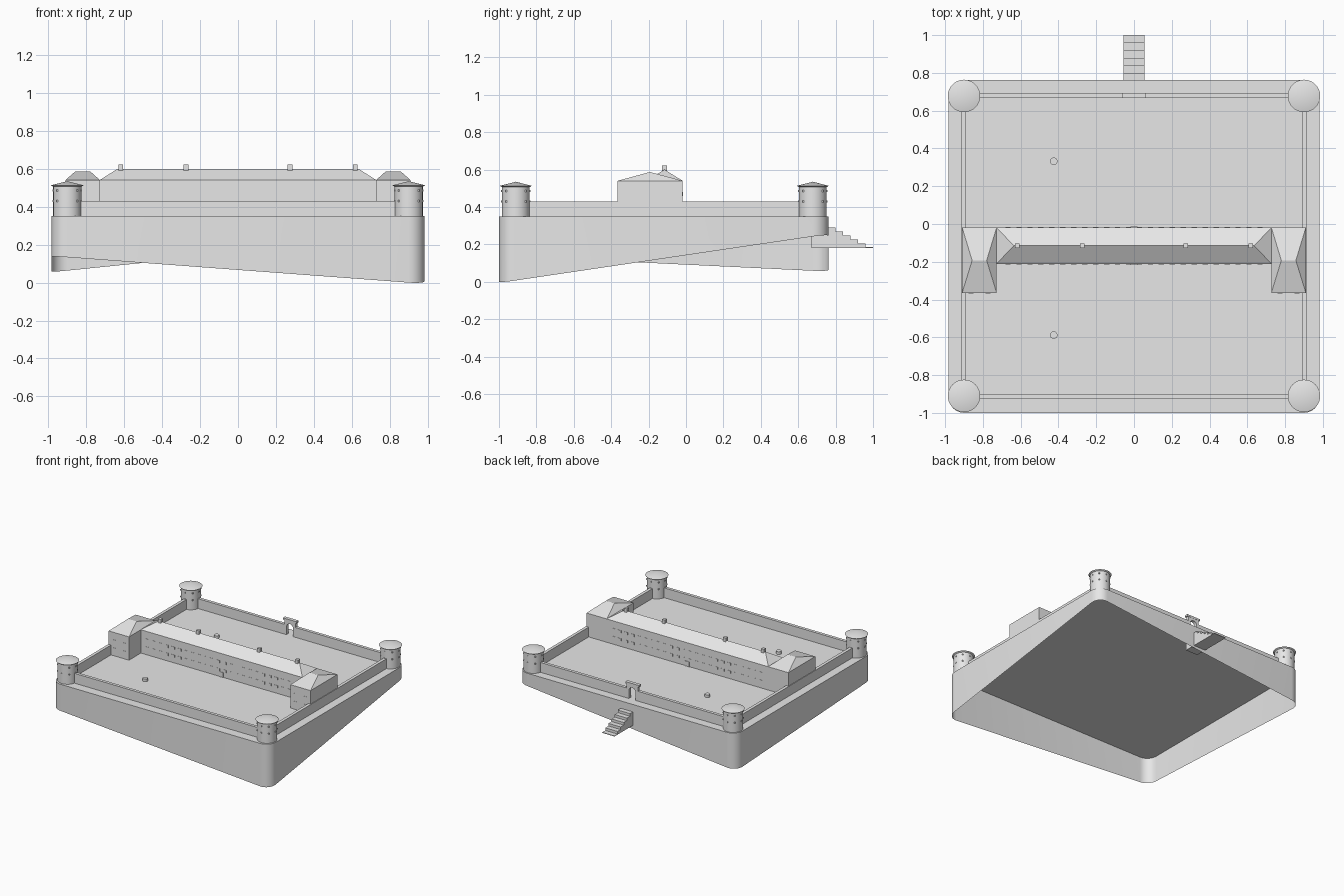
import bpy, bmesh, math
from mathutils import Vector

cube = bpy.data.objects.get("Cube")
if cube:
    bpy.data.objects.remove(cube, do_unlink=True)

GREY = (0.8, 0.8, 0.8, 1)
stone = bpy.data.materials.new("light_grey")
stone.use_nodes = True
stone.diffuse_color = GREY
stone.node_tree.nodes["Principled BSDF"].inputs["Base Color"].default_value = GREY

DECK, WALL_TOP, EAVE = 0.35, 0.43, 0.54


def finish(name, bm, smooth=False, fix=True):
    if fix:
        bmesh.ops.recalc_face_normals(bm, faces=bm.faces)
    mesh = bpy.data.meshes.new(name)
    bm.to_mesh(mesh)
    bm.free()
    mesh.materials.append(stone)
    obj = bpy.data.objects.new(name, mesh)
    bpy.context.collection.objects.link(obj)
    if smooth:
        bpy.ops.object.select_all(action="DESELECT")
        obj.select_set(True)
        bpy.context.view_layer.objects.active = obj
        bpy.ops.object.shade_smooth_by_angle(angle=math.radians(30))
    return obj


def add_box(bm, x0, x1, y0, y1, z0, z1):
    verts = bmesh.ops.create_cube(bm, size=1)["verts"]
    for v in verts:
        v.co = ((x0 + x1) / 2 + v.co.x * (x1 - x0),
                (y0 + y1) / 2 + v.co.y * (y1 - y0),
                (z0 + z1) / 2 + v.co.z * (z1 - z0))


def box(name, *bounds):
    bm = bmesh.new()
    add_box(bm, *bounds)
    return finish(name, bm)


def prism(name, points, sweep):
    bm = bmesh.new()
    face = bm.faces.new([bm.verts.new(p) for p in points])
    ext = bmesh.ops.extrude_face_region(bm, geom=[face])["geom"]
    bmesh.ops.translate(bm, vec=Vector(sweep),
                        verts=[g for g in ext if isinstance(g, bmesh.types.BMVert)])
    return finish(name, bm)


def lathe(name, profile, x, y, segments=32):
    bm = bmesh.new()
    verts = [bm.verts.new((x + r, y, z)) for r, z in profile]
    edges = [bm.edges.new(pair) for pair in zip(verts, verts[1:])]
    bmesh.ops.spin(bm, geom=verts + edges, cent=(x, y, 0), axis=(0, 0, 1),
                   angle=math.tau, steps=segments)
    bmesh.ops.remove_doubles(bm, verts=bm.verts, dist=0.0005)
    return finish(name, bm, smooth=True)


def hip_roof(name, x0, x1, y0, y1, ridge0, ridge1, ridge_y, top):
    bm = bmesh.new()
    a, b, c, d = [bm.verts.new((x, y, EAVE)) for x, y in
                  ((x0, y0), (x1, y0), (x1, y1), (x0, y1))]
    e, f = [bm.verts.new((x, ridge_y, top)) for x in (ridge0, ridge1)]
    for loop in ((a, b, f, e), (b, c, f), (c, d, e, f), (d, a, e), (d, c, b, a)):
        bm.faces.new(loop)
    return finish(name, bm)


# Rounded terrace shell, open below, its lower edge following sloping ground
X, Y0, Y1, R = 0.983, -1.0, 0.762, 0.085


def ground(x, y):
    u, v = (x + X) / (2 * X), (y - Y0) / (Y1 - Y0)
    front = 0.14 + u * (-0.006 - 0.14)
    back = 0.055 + u * (0.255 - 0.055)
    return front + v * (back - front)


bm = bmesh.new()
outline = []
corners = ((X - R, Y1 - R), (R - X, Y1 - R), (R - X, Y0 + R), (X - R, Y0 + R))
for i, (cx, cy) in enumerate(corners):
    for k in range(9):
        a = math.pi / 2 * (i + k / 8)
        outline.append((cx + R * math.cos(a), cy + R * math.sin(a)))
upper = [bm.verts.new((x, y, DECK)) for x, y in outline]
lower = [bm.verts.new((x, y, ground(x, y))) for x, y in outline]
for i in range(len(outline)):
    j = (i + 1) % len(outline)
    bm.faces.new((lower[i], lower[j], upper[j], upper[i]))
bm.faces.new(upper)
finish("terrace", bm, smooth=True, fix=False)

# Parapet walls, the back one broken by the gate
WX, WF, WB, T = 0.902, -0.912, 0.68, 0.0125
box("front_wall", -WX, WX, WF - T, WF + T, DECK, WALL_TOP)
for side, s in (("left", 1), ("right", -1)):
    box(side + "_wall", s * WX - T, s * WX + T, WF, WB, DECK, WALL_TOP)
    inner, outer = sorted((s * 0.045, s * WX))
    box(side + "_back_wall", inner, outer, WB - T, WB + T, DECK, WALL_TOP)

# Arched gate with a cap slab
arch = [(0.03 * math.cos(math.pi * k / 12), 0.415 + 0.03 * math.sin(math.pi * k / 12))
        for k in range(13)]
frame = [(0.05, DECK), (0.05, 0.465), (-0.05, 0.465), (-0.05, DECK), (-0.03, DECK)]
gate = frame + arch[::-1] + [(0.03, DECK)]
prism("gate_arch", [(x, WB - T, z) for x, z in gate], (0, 2 * T, 0))
box("gate_cap", -0.061, 0.061, WB - 0.014, WB + 0.014, 0.465, 0.48)

# Round corner towers with conical roofs and slit windows
for side, x in (("left", 0.9), ("right", -0.9)):
    for end, y in (("front", -0.91), ("back", 0.678)):
        name = f"{end}_{side}_tower"
        lathe(name, [(0.074, DECK), (0.074, 0.506), (0.086, 0.513), (0, 0.535)], x, y)
        bm = bmesh.new()
        for z in (0.43, 0.485):
            for k in range(8):
                a = math.tau * k / 8
                cx, cy = x + 0.074 * math.cos(a), y + 0.074 * math.sin(a)
                add_box(bm, cx - 0.004, cx + 0.004, cy - 0.004, cy + 0.004,
                        z - 0.005, z + 0.005)
        finish(name + "_slits", bm)

# Long main building
BF, BB = -0.212, -0.018
box("main_building", -0.73, 0.73, BF, BB, DECK, EAVE)
hip_roof("main_roof", -0.73, 0.73, BF, BB, -0.635, 0.635, -0.115, 0.6)
for i, x in enumerate((-0.618, -0.274, 0.274, 0.618)):
    box(f"chimney_{i + 1}", x - 0.013, x + 0.013, -0.128, -0.102, 0.57, 0.623)

# End pavilions
for side, s in (("left", 1), ("right", -1)):
    x0, x1 = sorted((s * 0.727, s * 0.91))
    box(side + "_pavilion", x0, x1, -0.365, BB, DECK, EAVE)
    r0, r1 = sorted((s * 0.78, s * 0.857))
    hip_roof(side + "_pavilion_roof", x0, x1, -0.365, BB, r0, r1, -0.193, 0.587)

# Window plates and doors on both long faces
for name, y in (("front", BF), ("back", BB)):
    bm = bmesh.new()
    for z in (0.395, 0.46):
        for k in range(24):
            x = (k - 11.5) * 0.058
            add_box(bm, x - 0.014, x + 0.014, y - 0.002, y + 0.002, z, z + 0.02)
    finish(name + "_windows", bm)
    box(name + "_door", -0.018, 0.018, y - 0.004, y + 0.004, DECK, 0.39)

# Pavilion window plates
bm = bmesh.new()
for s in (1, -1):
    for z in (0.395, 0.46):
        for dx in (-0.045, 0.045):
            x = s * 0.818 + dx
            add_box(bm, x - 0.014, x + 0.014, -0.367, -0.363, z, z + 0.02)
finish("pavilion_windows", bm)

# Courtyard wells
for name, y in (("front_well", -0.588), ("back_well", 0.332)):
    lathe(name, [(0, DECK), (0.02, DECK), (0.02, 0.372), (0, 0.372)], -0.425, y, 16)

# Back stairs as one stepped profile
steps = [(0.67, 0.18), (0.67, 0.29)]
for i in range(6):
    y, z = 0.8 + 0.04 * i, 0.29 - 0.021 * i
    steps += [(y - 0.04, z), (y, z)]
steps.append((1.0, 0.18))
prism("back_stairs", [(-0.055, y, z) for y, z in steps], (0.11, 0, 0))
